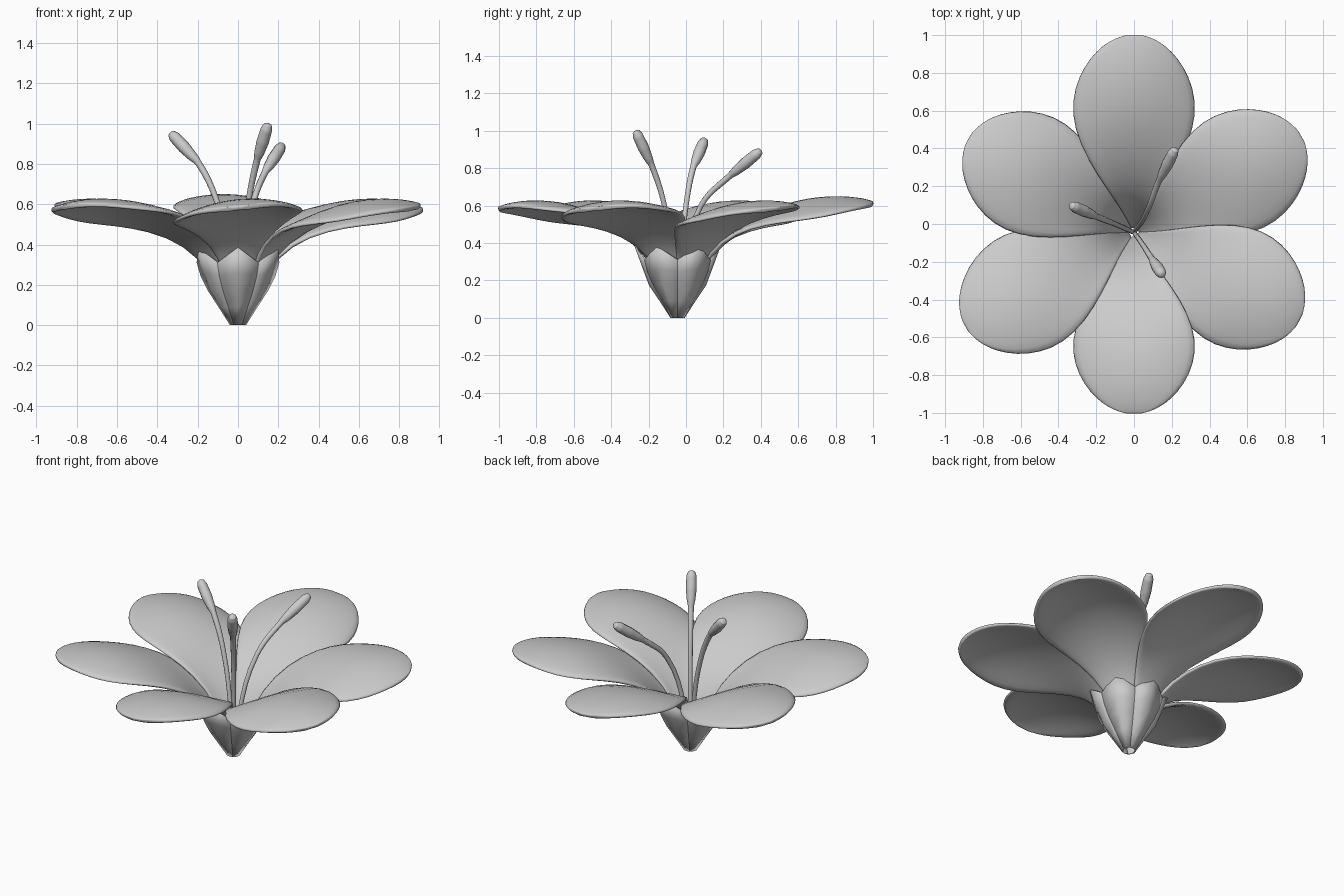
import bpy
import math
from mathutils import Vector

cube = bpy.data.objects.get("Cube")
if cube:
    bpy.data.objects.remove(cube, do_unlink=True)

CENTRE = Vector((0, -0.045, 0))

grey = bpy.data.materials.new("soft_grey")
grey.use_nodes = True
grey.diffuse_color = (0.6, 0.6, 0.6, 1)
grey.node_tree.nodes["Principled BSDF"].inputs["Base Color"].default_value = (0.6, 0.6, 0.6, 1)


def smooth(obj, degrees):
    bpy.ops.object.select_all(action='DESELECT')
    obj.select_set(True)
    bpy.context.view_layer.objects.active = obj
    bpy.ops.object.shade_smooth_by_angle(angle=math.radians(degrees))


def add_sheet(name, verts, faces, thickness, offset):
    mesh = bpy.data.meshes.new(name)
    mesh.from_pydata(verts, [], faces)
    mesh.materials.append(grey)
    obj = bpy.data.objects.new(name, mesh)
    bpy.context.collection.objects.link(obj)
    obj.location = CENTRE
    mod = obj.modifiers.new("thickness", 'SOLIDIFY')
    mod.thickness = thickness
    mod.offset = offset
    return obj


# Petal outline from base to tip: share of length, height, half width
PETAL = [(.02, .05, .012), (.085, .18, .05), (.158, .33, .098), (.292, .455, .197),
         (.45, .543, .292), (.6, .595, .334), (.73, .614, .318), (.84, .614, .268),
         (.92, .603, .2), (.965, .592, .14), (.99, .583, .078), (1.0, .578, .025)]
COLUMNS = 9


def petal(name, angle, length, lift):
    a = math.radians(angle)
    out, side = Vector((math.cos(a), math.sin(a), 0)), Vector((-math.sin(a), math.cos(a), 0))
    verts, faces = [], []
    for t, z, w in PETAL:
        # Cupped near the throat, arched outside, one edge lifted over its neighbour
        blend = min(1, max(0, (t - .2) / .45))
        arch = (.035 * (1 - blend) - .074 * blend) * min(1, w / .11)
        for c in range(COLUMNS):
            s = 2 * c / (COLUMNS - 1) - 1
            k = w / .33
            dz = arch * s * s * (k * k if t > .6 else 1) + .032 * s * k + lift * t
            verts.append(out * (t * length) + side * (s * w) + Vector((0, 0, z + dz)))
    for r in range(len(PETAL) - 1):
        for c in range(COLUMNS - 1):
            i = r * COLUMNS + c
            faces.append((i, i + COLUMNS, i + COLUMNS + 1, i + 1))
    obj = add_sheet(name, verts, faces, .025, 0)
    sub = obj.modifiers.new("rounding", 'SUBSURF')
    sub.levels = sub.render_levels = 1
    smooth(obj, 60)


petal("back_petal", 90, 1.045, .028)
petal("back_left_petal", 30, 1.02, 0)
petal("back_right_petal", 150.5, 1.005, 0)
petal("front_right_petal", 209, 1.02, 0)
petal("front_left_petal", 332, .99, 0)
petal("front_petal", 270, .957, 0)

# Calyx: six pointed sepals side by side, creased where they meet
# Rings: middle radius, middle height, seam radius, seam height
RINGS = [(.038, 0, .04, 0), (.096, .09, .097, .09), (.153, .175, .152, .175),
         (.185, .26, .186, .245), (.231, .385, .205, .31)]
verts, faces = [], []
for sepal in range(6):
    start = len(verts)
    for mid_r, mid_z, seam_r, seam_z in RINGS:
        for turn, radius, z in ((0, seam_r, seam_z), (30, mid_r, mid_z), (60, seam_r, seam_z)):
            a = math.radians(60 * sepal + turn)
            verts.append((radius * math.cos(a), radius * math.sin(a), z))
    for ring in range(len(RINGS) - 1):
        for i in (0, 1):
            b = start + ring * 3 + i
            faces.append((b, b + 1, b + 4, b + 3))
smooth(add_sheet("calyx", verts, faces, .006, -1), 35)


# Stamens: thin curved filament swelling into a rounded anther
def stamen(name, middle, neck, tip):
    middle, neck, tip = Vector(middle), Vector(neck), Vector(tip)
    path = [(Vector((0, -.045, .1)), .012), (middle, .014), (neck, .017)]
    for share, radius in ((.2, .025), (.5, .031), (.85, .029), (.97, .02), (1, .008)):
        path.append((neck.lerp(tip, share), radius))
    curve = bpy.data.curves.new(name, 'CURVE')
    curve.dimensions = '3D'
    curve.bevel_depth = 1
    curve.bevel_resolution = 3
    curve.resolution_u = 6
    curve.use_fill_caps = True
    spline = curve.splines.new('BEZIER')
    spline.bezier_points.add(len(path) - 1)
    for point, (co, radius) in zip(spline.bezier_points, path):
        point.co, point.radius = co, radius
        point.handle_left_type = point.handle_right_type = 'AUTO'
    curve.materials.append(grey)
    obj = bpy.data.objects.new(name, curve)
    bpy.context.collection.objects.link(obj)
    bpy.ops.object.select_all(action='DESELECT')
    obj.select_set(True)
    bpy.context.view_layer.objects.active = obj
    bpy.ops.object.convert(target='MESH')
    smooth(bpy.context.object, 60)


stamen("right_stamen", (-.1, 0, .6), (-.2, .04, .81), (-.335, .1, .955))
stamen("back_stamen", (.075, .08, .6), (.135, .235, .76), (.22, .4, .895))
stamen("front_stamen", (.05, -.115, .6), (.095, -.185, .82), (.15, -.27, 1.0))
